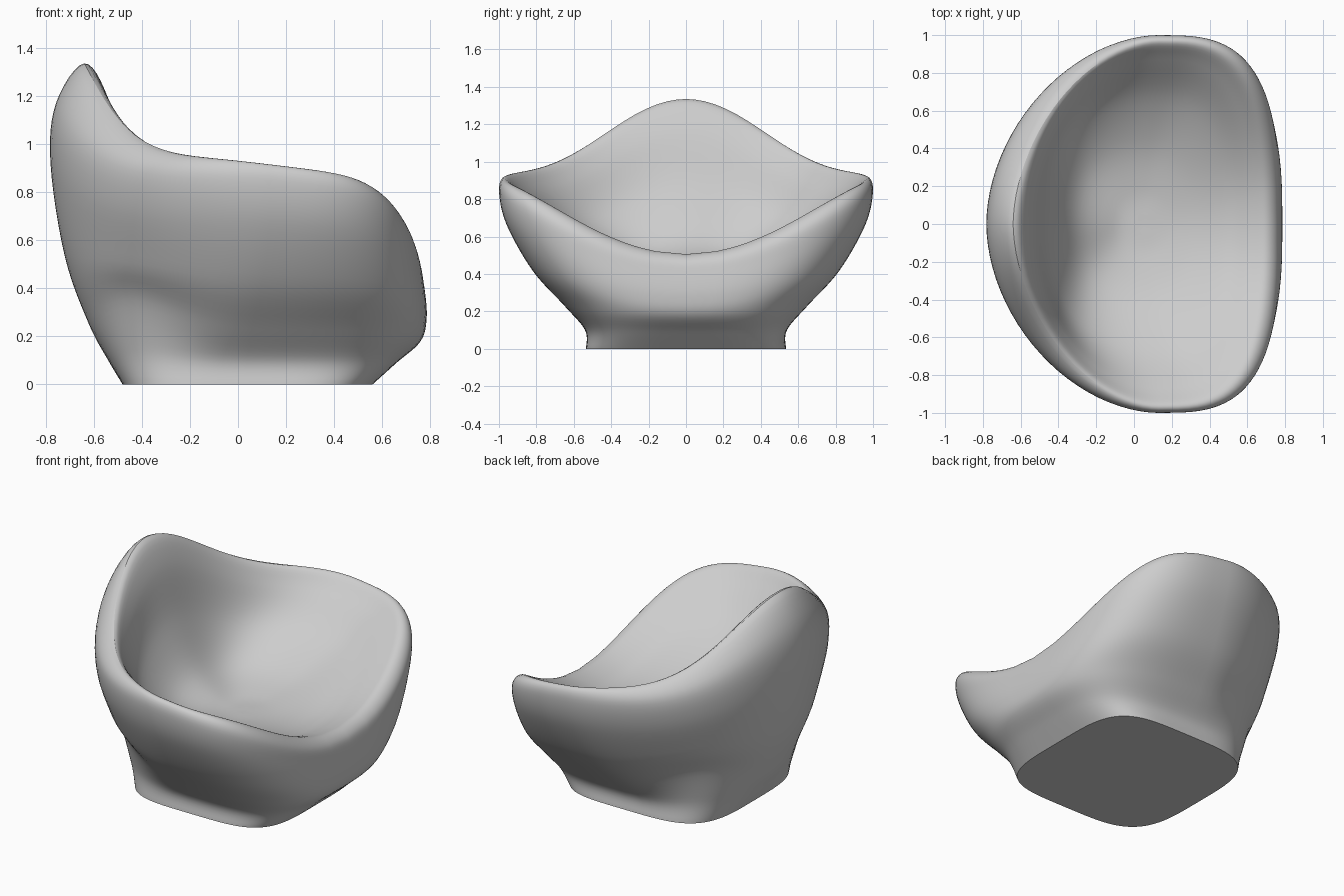
import bpy
import bmesh
from math import sin, cos, pi, copysign

if "Cube" in bpy.data.objects:
    bpy.data.objects.remove(bpy.data.objects["Cube"], do_unlink=True)

SEGMENTS = 96
STEPS = 6
ARM_TILT = .12

# Oval sections from the floor, up the outside, over the rim and into the seat:
# back x, front x, half width, widest x, back z, side z, front z,
# back power, front power, lift of the back corners
SECTIONS = [
    (-.48, .56, .535, .04, 0, 0, 0, 3.8, 4.2, 0),
    (-.54, .66, .54, .04, .1, .1, .09, 3.2, 3.8, .3),
    (-.62, .76, .65, .06, .25, .23, .18, 2.4, 3.2, .8),
    (-.72, .785, .82, .1, .53, .42, .28, 1.97, 3.1, .4),
    (-.78, .775, .96, .13, .92, .67, .4, 1.88, 3.1, .1),
    (-.757, .755, 1, .13, 1.17, .85, .47, 1.87, 3.2, 0),
    (-.64, .7, .965, .13, 1.335, .915, .505, 1.8, 3.1, 0),
    (-.54, .62, .87, .13, 1.19, .83, .49, 2, 2.9, 0),
    (-.45, .5, .67, .12, .86, .65, .455, 2.4, 2.6, 0),
    (-.31, .34, .41, .08, .59, .51, .445, 2.5, 2.3, 0),
    (-.11, .2, .18, .06, .46, .45, .44, 2.2, 2, 0),
    (.03, .07, .02, .05, .44, .44, .44, 2, 2, 0),
]


def blend(p, a, b, q, t):
    """Catmull-Rom between sections a and b."""
    return [.5 * (2 * j + (k - i) * t + (2 * i - 5 * j + 4 * k - m) * t ** 2
                  + (3 * j - i - 3 * k + m) * t ** 3)
            for i, j, k, m in zip(p, a, b, q)]


def ring_points(section):
    back, front, width, mid, z_back, z_side, z_front, n_back, n_front, lift = section
    # The arms slope down towards the front, most of all near the rim
    tilt = ARM_TILT * abs(z_back - z_front) / .83
    for s in range(SEGMENTS):
        angle = 2 * pi * s / SEGMENTS
        c, d = cos(angle), sin(angle)
        reach, z_end, n, fall = ((front, z_front, n_front, 1.5) if c > 0
                                 else (back, z_back, n_back, 2.9))
        side = copysign(abs(d) ** (2 / n), d)
        run = (reach - mid) * abs(c) ** (2 / n)
        z = z_side + (z_end - z_side) * max(0, 1 - side * side) ** fall
        z += side * side * (lift * min(run, 0) ** 2 - tilt * run)
        yield mid + run, width * side, z


def loft(name, sections, material):
    bm = bmesh.new()
    rows = []
    last = len(sections) - 1
    for i in range(last):
        p, q = sections[max(i - 1, 0)], sections[min(i + 2, last)]
        rows += [blend(p, sections[i], sections[i + 1], q, k / STEPS)
                 for k in range(STEPS)]
    rows.append(sections[last])
    rings = [[bm.verts.new(co) for co in ring_points(r)] for r in rows]
    for low, high in zip(rings, rings[1:]):
        for s in range(SEGMENTS):
            t = (s + 1) % SEGMENTS
            bm.faces.new((low[s], low[t], high[t], high[s]))
    # Flat underside and seat centre
    bm.faces.new(rings[0][::-1])
    bm.faces.new(rings[-1])
    mesh = bpy.data.meshes.new(name)
    bm.to_mesh(mesh)
    bm.free()
    mesh.materials.append(material)
    obj = bpy.data.objects.new(name, mesh)
    bpy.context.collection.objects.link(obj)
    return obj


grey = bpy.data.materials.new("light_grey")
grey.use_nodes = True
colour = (.61, .61, .61, 1)
grey.diffuse_color = colour
grey.node_tree.nodes["Principled BSDF"].inputs["Base Color"].default_value = colour

# One-piece armchair shell
chair = loft("armchair_shell", SECTIONS, grey)
bpy.ops.object.select_all(action="DESELECT")
chair.select_set(True)
bpy.context.view_layer.objects.active = chair
bpy.ops.object.shade_smooth_by_angle(angle=pi / 6)
